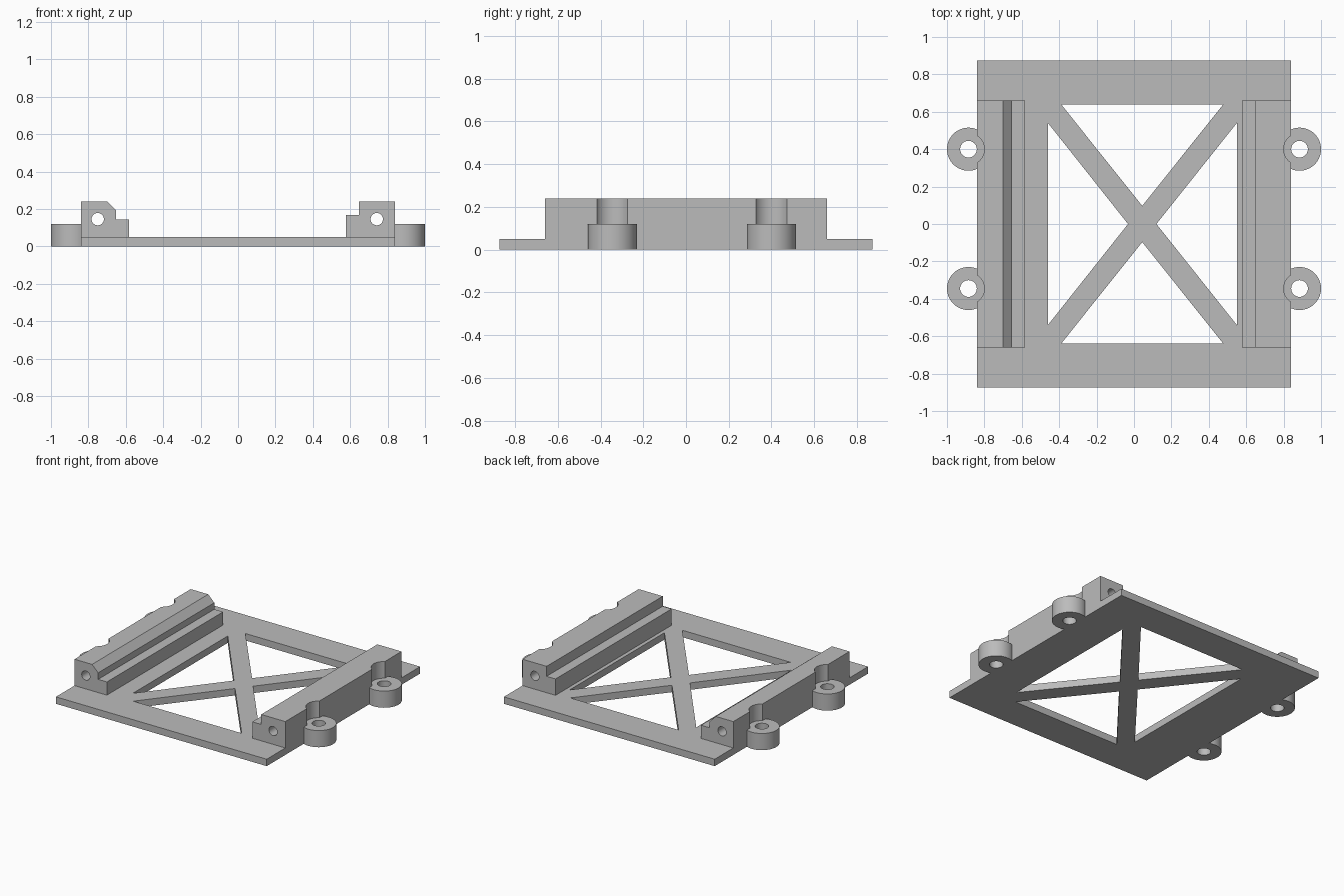
import bpy, bmesh
from math import cos, sin, pi, acos, radians
from mathutils import Matrix

cube = bpy.data.objects.get("Cube")
if cube:
    bpy.data.objects.remove(cube, do_unlink=True)

grey = bpy.data.materials.new("plain grey")
grey.use_nodes = True
GREY = (0.5, 0.5, 0.5, 1)
grey.diffuse_color = GREY
for node in grey.node_tree.nodes:
    if node.type == 'BSDF_PRINCIPLED':
        node.inputs["Base Color"].default_value = GREY


def arc(cx, cy, r, start=0, end=2 * pi, steps=40, closed=True):
    n = steps if closed else steps + 1
    return [(cx + r * cos(start + (end - start) * i / steps),
             cy + r * sin(start + (end - start) * i / steps)) for i in range(n)]


def extrude(name, loops, z0, z1, matrix=None):
    """Fill an outline (first loop) with holes (other loops) and extrude it."""
    bm = bmesh.new()
    edges = []
    for loop in loops:
        vs = [bm.verts.new((x, y, z0)) for x, y in loop]
        edges += [bm.edges.new((vs[i - 1], vs[i])) for i in range(len(vs))]
    bmesh.ops.triangle_fill(bm, edges=edges, use_beauty=True, normal=(0, 0, 1))
    base = list(bm.faces)
    out = bmesh.ops.extrude_face_region(bm, geom=base, use_keep_orig=True)
    top = [g for g in out["geom"] if isinstance(g, bmesh.types.BMVert)]
    bmesh.ops.translate(bm, verts=top, vec=(0, 0, z1 - z0))
    bmesh.ops.recalc_face_normals(bm, faces=bm.faces)
    if matrix:
        bm.transform(matrix)
    mesh = bpy.data.meshes.new(name)
    bm.to_mesh(mesh)
    bm.free()
    mesh.materials.append(grey)
    ob = bpy.data.objects.new(name, mesh)
    bpy.context.collection.objects.link(ob)
    return ob


def activate(ob):
    bpy.ops.object.select_all(action='DESELECT')
    ob.select_set(True)
    bpy.context.view_layer.objects.active = ob


def smooth(ob):
    activate(ob)
    bpy.ops.object.shade_smooth_by_angle(angle=radians(30))


EDGE, LUG_X, PLATE_Z, LUG_Z = 0.84, 0.885, 0.05, 0.12
LUG_YS = {"front": -0.345, "back": 0.4}

# Base plate with four triangular openings that leave a diagonal cross
extrude("base_plate", [
    [(-EDGE, -0.873), (EDGE, -0.873), (EDGE, 0.873), (-EDGE, 0.873)],
    [(-0.388, 0.638), (0.476, 0.638), (0.044, 0.097)],
    [(-0.388, -0.638), (0.476, -0.638), (0.044, -0.097)],
    [(-0.46, 0.54), (-0.46, -0.54), (-0.032, 0)],
    [(0.55, 0.54), (0.55, -0.54), (0.12, 0)],
], 0, PLATE_Z)

# Stepped side rails with a long bore
upright = Matrix.Rotation(pi / 2, 4, 'X')
right_profile = [(-EDGE, PLATE_Z), (-EDGE, 0.24), (-0.70, 0.24), (-0.652, 0.192),
                 (-0.652, 0.145), (-0.582, 0.145), (-0.582, PLATE_Z)]
left_profile = [(EDGE, PLATE_Z), (EDGE, 0.24), (0.648, 0.24),
                (0.648, 0.168), (0.577, 0.168), (0.577, PLATE_Z)]
rails = {
    -1: extrude("right_rail", [right_profile, arc(-0.75, 0.146, 0.033)],
                -0.661, 0.661, upright),
    1: extrude("left_rail", [left_profile, arc(0.742, 0.146, 0.033)],
               -0.661, 0.661, upright),
}

half = acos((EDGE - LUG_X) / 0.115)
for side, rail in rails.items():
    word = "left" if side > 0 else "right"
    for place, y in LUG_YS.items():
        # Screw lug, flat where it meets the plate edge
        outline = arc(LUG_X, y, 0.115, -half, half, 40, False)
        hole = arc(LUG_X, y, 0.0445)
        loops = [[(side * px, py) for px, py in loop] for loop in (outline, hole)]
        smooth(extrude(f"{place}_{word}_lug", loops, 0, LUG_Z))

        # Round screw-head pocket in the rail above the lug
        cutter = extrude("pocket_cutter", [arc(side * LUG_X, y, 0.085)], LUG_Z, 0.3)
        cutter.hide_render = True
        mod = rail.modifiers.new("pocket", 'BOOLEAN')
        mod.operation = 'DIFFERENCE'
        mod.solver = 'EXACT'
        mod.object = cutter
        activate(rail)
        bpy.ops.object.modifier_apply(modifier=mod.name)
        bpy.data.objects.remove(cutter, do_unlink=True)
    smooth(rail)
